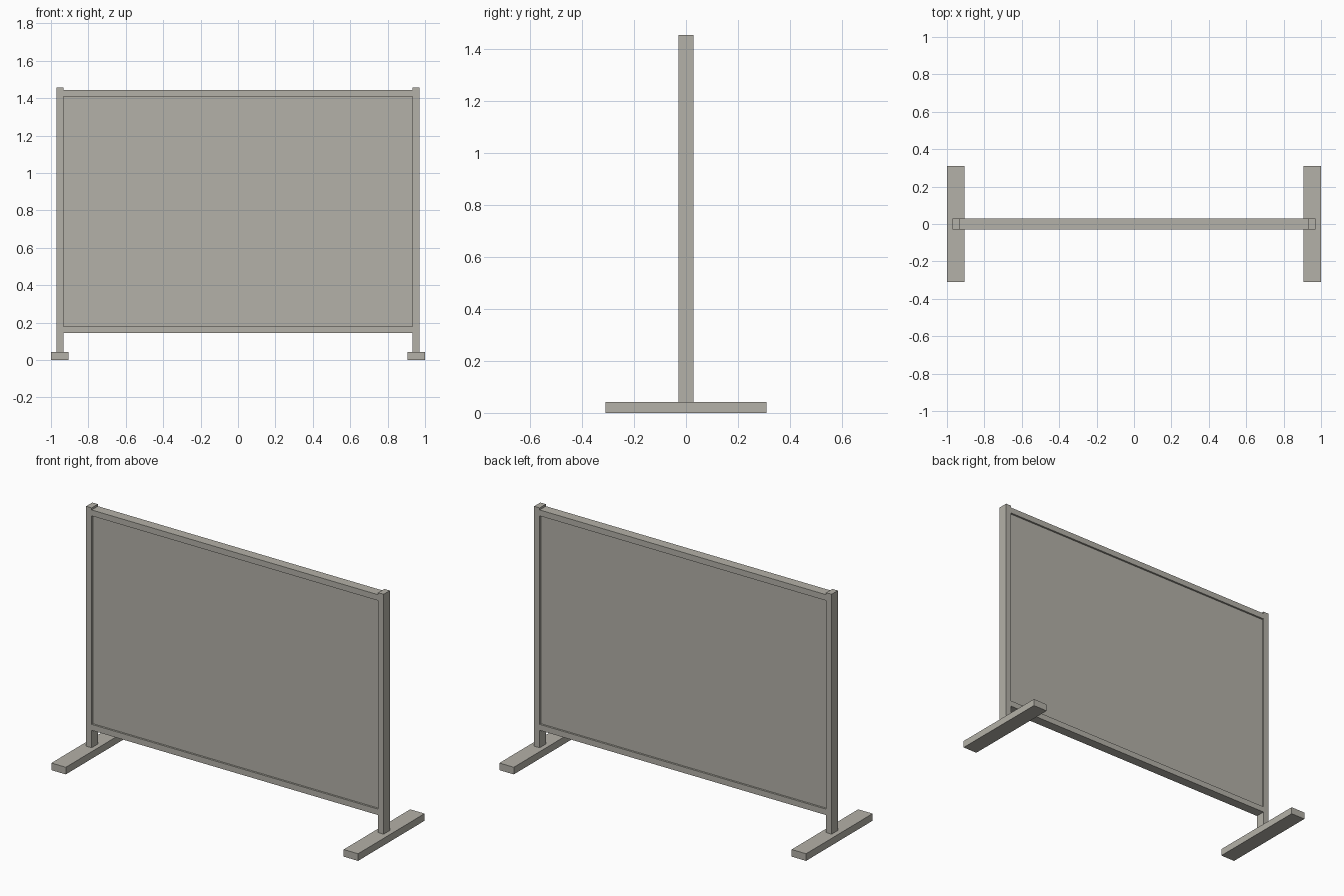
import bpy

if "Cube" in bpy.data.objects:
    bpy.data.objects.remove(bpy.data.objects["Cube"])

grey = bpy.data.materials.new("warm_grey")
grey.diffuse_color = (0.456, 0.440, 0.392, 1.0)
grey.use_nodes = True
grey.node_tree.nodes["Principled BSDF"].inputs["Base Color"].default_value = grey.diffuse_color


def box(name, x, y, z):
    """Box spanning the given (min, max) ranges."""
    verts = [(a, b, c) for a in x for b in y for c in z]
    faces = [(0, 1, 3, 2), (4, 6, 7, 5), (0, 4, 5, 1),
             (2, 3, 7, 6), (0, 2, 6, 4), (1, 5, 7, 3)]
    mesh = bpy.data.meshes.new(name)
    mesh.from_pydata(verts, [], faces)
    mesh.materials.append(grey)
    obj = bpy.data.objects.new(name, mesh)
    bpy.context.collection.objects.link(obj)
    return obj


POST_IN, POST_OUT = 0.934, 0.97
DEPTH = 0.029

# Feet and upright posts on both sides
for side, s in (("left", -1), ("right", 1)):
    box(side + "_foot", sorted((s * 0.906, s * 1.0)), (-0.31, 0.31), (0, 0.042))
    box(side + "_post", sorted((s * POST_IN, s * POST_OUT)), (-DEPTH, DEPTH), (0.042, 1.456))

# Horizontal rails between the posts
for name, z in (("bottom_rail", (0.145, 0.18)), ("top_rail", (1.409, 1.444))):
    box(name, (-POST_IN, POST_IN), (-DEPTH, DEPTH), z)

# Screen panel, slightly recessed on both faces
box("screen_panel", (-POST_IN, POST_IN), (-0.018, 0.018), (0.18, 1.409))
